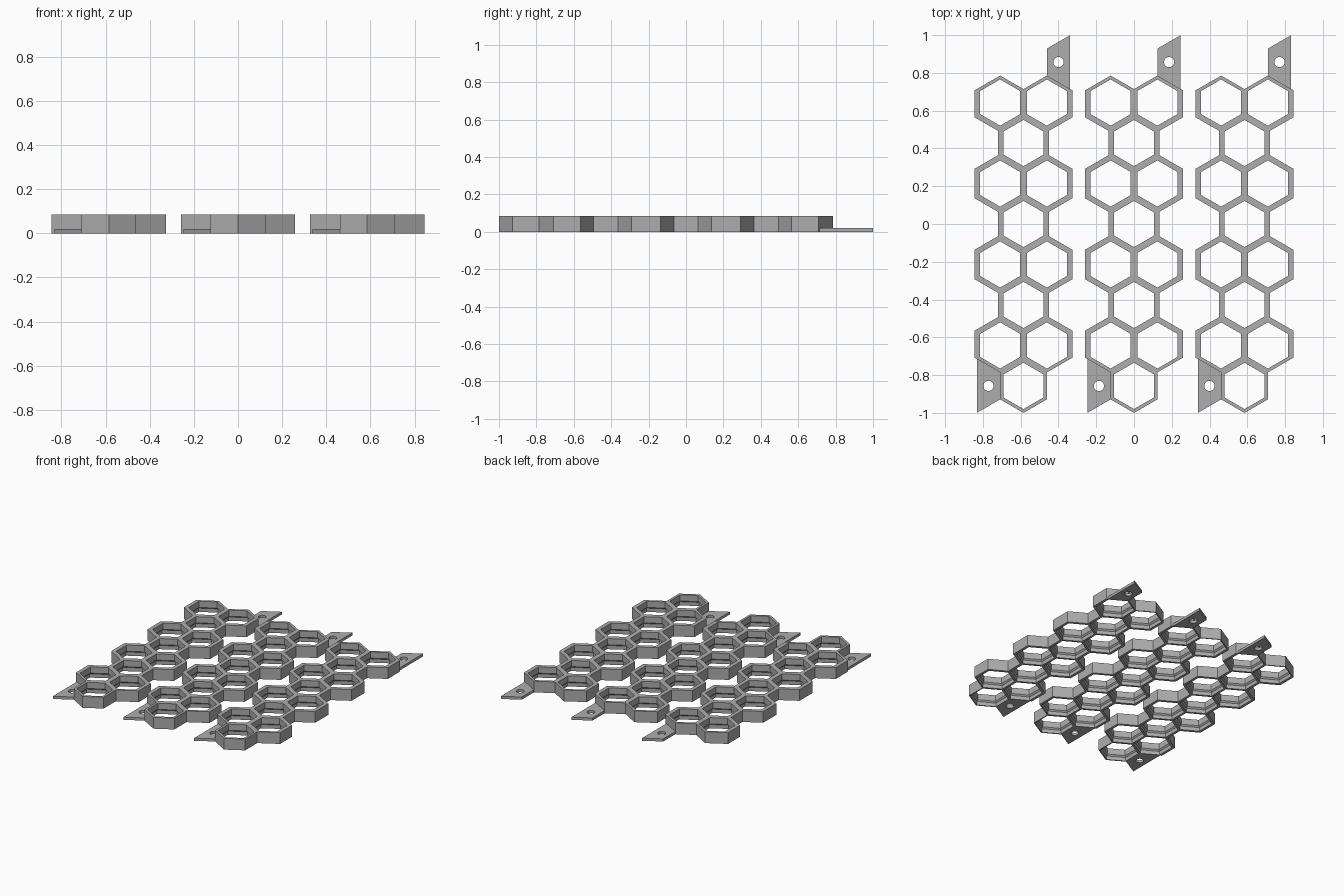
import bpy, bmesh, math

if "Cube" in bpy.data.objects:
    bpy.data.objects.remove(bpy.data.objects["Cube"])

R = 1 / 7                        # cell circumradius
W = R * math.cos(math.pi / 6)    # half cell width
HOLE = 0.106                     # half width of the front opening
WIDE = 0.1155                    # half width of the rear recess
H = 0.084                        # panel thickness
TAB_H = 0.02
E = 0.0115                       # extra wall on the long sides
T = E * math.tan(math.pi / 6)
PITCH = 0.585                    # distance between panels

grey = bpy.data.materials.new("grey_plastic")
grey.diffuse_color = (0.42, 0.42, 0.42, 1)
grey.use_nodes = True
grey.node_tree.nodes["Principled BSDF"].inputs["Base Color"].default_value = grey.diffuse_color


def row_y(k):
    return 6 * R - 1.5 * R * k


def hexagon(cx, cy, half_width):
    r = half_width / math.cos(math.pi / 6)
    return [(cx + r * math.sin(i * math.pi / 3), cy + r * math.cos(i * math.pi / 3)) for i in range(6)]


def circle(cx, cy, r, n=32):
    return [(cx + r * math.cos(2 * math.pi * i / n), cy + r * math.sin(2 * math.pi * i / n)) for i in range(n)]


def loft(bm, sections):
    """Closed solid through a list of (points, z) sections."""
    rings = [[bm.verts.new((x, y, z)) for x, y in pts] for pts, z in sections]
    for a, b in zip(rings, rings[1:]):
        n = len(a)
        for i in range(n):
            j = (i + 1) % n
            bm.faces.new((a[i], a[j], b[j], b[i]))
    bm.faces.new(rings[0][::-1])
    bm.faces.new(rings[-1])


def make(name, solids):
    bm = bmesh.new()
    for s in solids:
        loft(bm, s)
    bmesh.ops.recalc_face_normals(bm, faces=bm.faces)
    me = bpy.data.meshes.new(name)
    bm.to_mesh(me)
    bm.free()
    ob = bpy.data.objects.new(name, me)
    bpy.context.collection.objects.link(ob)
    me.materials.append(grey)
    return ob


def cut(ob, solids):
    cutter = make("cutter", solids)
    cutter.hide_render = True
    mod = ob.modifiers.new("holes", "BOOLEAN")
    mod.operation, mod.solver, mod.object = "DIFFERENCE", "EXACT", cutter
    bpy.context.view_layer.objects.active = ob
    bpy.ops.object.modifier_apply(modifier=mod.name)
    bpy.data.objects.remove(cutter)


# Right half of the zigzag panel outline, from the top valley to the bottom tip
half = [(0, row_y(1) + R / 2), (W, row_y(1) + R)]
for k in range(1, 8):
    y = row_y(k)
    if k % 2:
        top = R / 2 + (T if k > 1 else -T)
        low = R / 2 + (T if k < 7 else -T)
        half += [(2 * W + E, y + top), (2 * W + E, y - low)]
    else:
        half += [(W + E, y + R / 2 - T), (W + E, y - R / 2 + T)]
y8 = row_y(8)
half += [(W, y8 + R / 2), (W, y8 - R / 2), (0, y8 - R)]
outline = half + [(-x, y) for x, y in half[-2:0:-1]]

# Cell centres: pairs on odd rows, singles on even rows
cells = [(x, row_y(k)) for k in range(1, 9) for x in ((-W, W) if k % 2 else (0,))]

for n in range(3):
    s = (n - 1) * PITCH
    # Honeycomb panel, every opening widening towards the rear
    panel = make(f"honeycomb_panel_{n + 1}", [[([(x + s, y) for x, y in outline], z) for z in (0, H)]])
    cut(panel, [[(hexagon(s + cx, cy, w), z) for w, z in
                 ((WIDE, -0.02), (WIDE, 0.028), (HOLE, 0.038), (HOLE, H + 0.02))] for cx, cy in cells])
    # Half-cell screw tabs at opposite corners
    for name, side, y in (("back_tab", 1, row_y(0)), ("front_tab", -1, y8)):
        cx = s + side * 2 * W
        pts = [(cx, y + R), (cx - side * W, y + R / 2), (cx - side * W, y - R / 2), (cx, y - R)]
        tab = make(f"{name}_{n + 1}", [[(pts, 0), (pts, TAB_H)]])
        ring = circle(cx - side * W / 2, y, 0.027)
        cut(tab, [[(ring, -0.02), (ring, TAB_H + 0.02)]])
